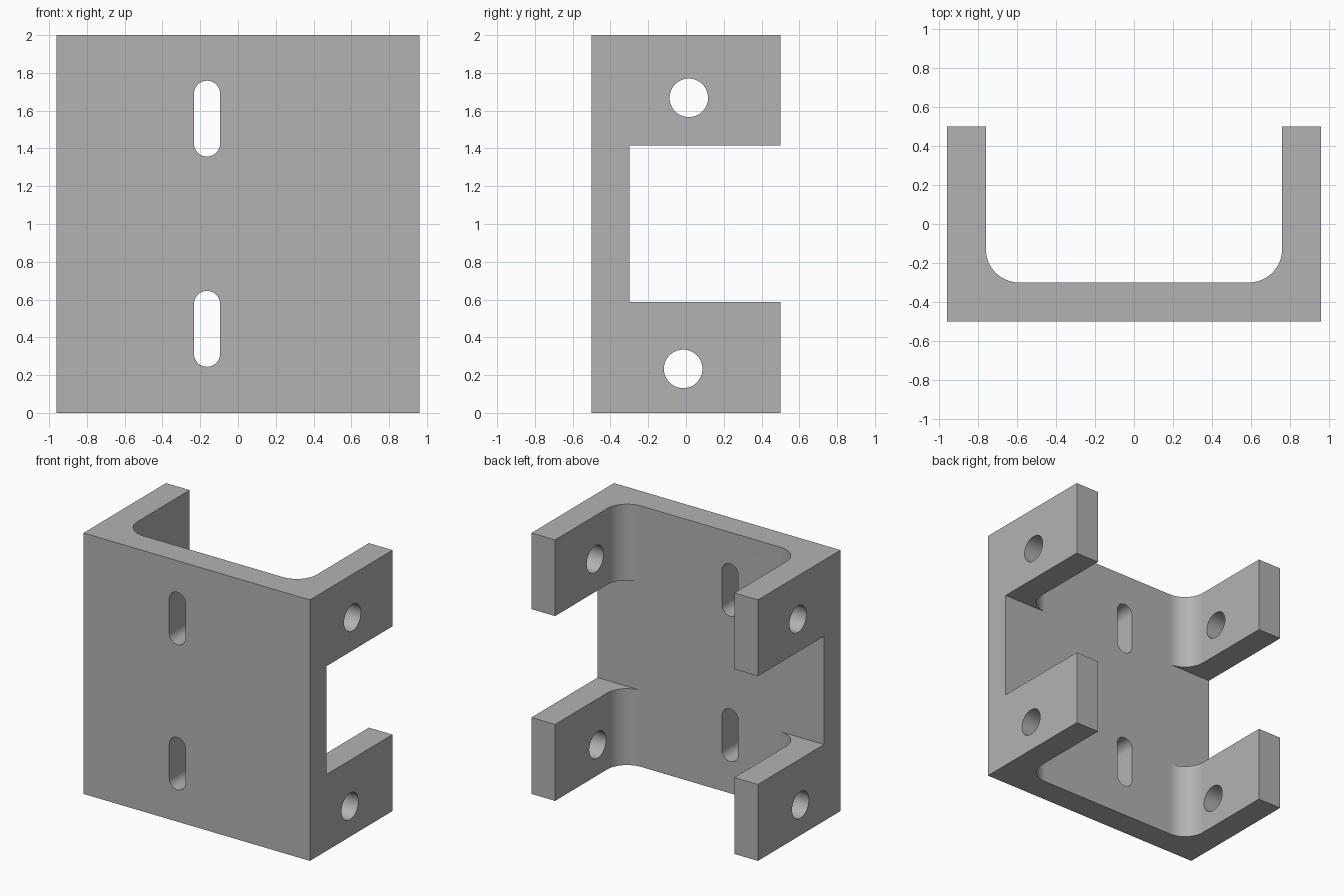
import bpy, bmesh, math
from mathutils import Matrix

cube = bpy.data.objects.get("Cube")
if cube:
    bpy.data.objects.remove(cube, do_unlink=True)

HALF_W, HALF_D, HEIGHT = 0.96, 0.5, 2.0
WALL, FILLET = 0.2, 0.17

grey = bpy.data.materials.new("plain_grey")
grey.use_nodes = True
colour = (0.45, 0.45, 0.45, 1)
grey.diffuse_color = colour
grey.node_tree.nodes["Principled BSDF"].inputs["Base Color"].default_value = colour


def arc(cx, cy, r, start, end, steps):
    """Points along an arc, angles in degrees."""
    angles = [math.radians(start + (end - start) * i / steps) for i in range(steps + 1)]
    return [(cx + r * math.cos(a), cy + r * math.sin(a)) for a in angles]


def prism(name, profile, length, matrix=Matrix()):
    """Closed solid from a counter-clockwise profile along local z."""
    bm = bmesh.new()
    low = [bm.verts.new(matrix @ Matrix.Translation((x, y, 0)).translation) for x, y in profile]
    high = [bm.verts.new(matrix @ Matrix.Translation((x, y, length)).translation)
            for x, y in profile]
    bm.faces.new(low[::-1])
    bm.faces.new(high)
    for i in range(len(low)):
        bm.faces.new((low[i - 1], low[i], high[i], high[i - 1]))
    bm.normal_update()
    mesh = bpy.data.meshes.new(name)
    bm.to_mesh(mesh)
    bm.free()
    obj = bpy.data.objects.new(name, mesh)
    bpy.context.collection.objects.link(obj)
    mesh.materials.append(grey)
    return obj


# U-shaped channel with filleted inner corners
inner_x, inner_y = HALF_W - WALL, WALL - HALF_D
right_corner = arc(FILLET - inner_x, inner_y + FILLET, FILLET, 180, 270, 16)
left_corner = [(-x, y) for x, y in right_corner]
channel = ([(-HALF_W, HALF_D), (-HALF_W, -HALF_D), (HALF_W, -HALF_D), (HALF_W, HALF_D),
            (inner_x, HALF_D)] + left_corner + right_corner[::-1] + [(-inner_x, HALF_D)])
bracket = prism("channel_bracket", channel, HEIGHT)

# Middle notch that splits each side wall into two lugs
notch = [(-1.2, inner_y), (1.2, inner_y), (1.2, 1), (-1.2, 1)]
cutters = [prism("notch_cutter", notch, 0.83, Matrix.Translation((0, 0, 0.586)))]

# Vertical slots through the back plate
SLOT_R, SLOT_HALF = 0.069, 0.132
slot = arc(0, SLOT_HALF, SLOT_R, 0, 180, 16) + arc(0, -SLOT_HALF, SLOT_R, 180, 360, 16)
for z in (0.445, 1.558):
    place = Matrix.Translation((-0.164, 0, z)) @ Matrix.Rotation(math.pi / 2, 4, "X")
    cutters.append(prism("slot_cutter", slot, 0.8, place))

# Round bolt holes through both side walls
hole = arc(0, 0, 0.102, 0, 360, 48)[:-1]
for y, z in ((-0.015, 0.233), (0.015, 1.668)):
    place = Matrix.Translation((-1.2, y, z)) @ Matrix.Rotation(math.pi / 2, 4, "Y")
    cutters.append(prism("hole_cutter", hole, 2.4, place))

# Cut, then clear the helpers away
bpy.ops.object.select_all(action="DESELECT")
bpy.context.view_layer.objects.active = bracket
bracket.select_set(True)
for cutter in cutters:
    cutter.hide_render = True
    cut = bracket.modifiers.new("cut", "BOOLEAN")
    cut.operation, cut.solver, cut.object = "DIFFERENCE", "EXACT", cutter
    bpy.ops.object.modifier_apply(modifier=cut.name)
    bpy.data.objects.remove(cutter, do_unlink=True)

# Smooth fillets and holes, flat walls
bpy.ops.object.shade_smooth_by_angle(angle=math.radians(30))
normals = bracket.modifiers.new("flat_walls", "WEIGHTED_NORMAL")
normals.keep_sharp = True
